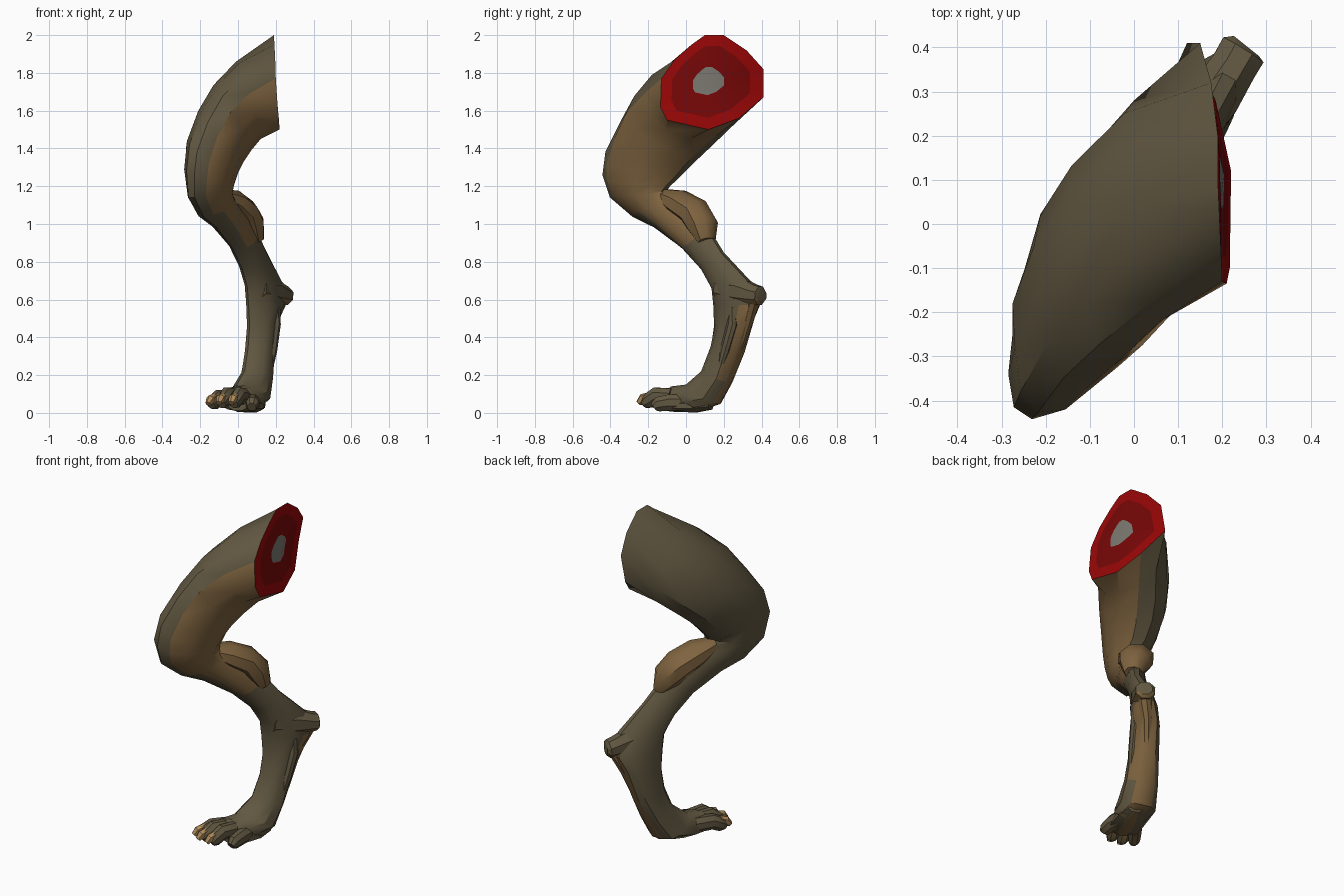
import bpy, bmesh, math
from mathutils import Vector as V

# Flat colours
def mat(name, r, g, b):
    m = bpy.data.materials.new(name)
    m.diffuse_color = (r, g, b, 1)
    return m

MATS = [mat("olive_hide", .120, .096, .053), mat("tan_hide", .210, .125, .050),
        mat("claw_horn", .42, .25, .10), mat("red_flesh", .32, .002, .002),
        mat("dark_flesh", .185, .002, .002), mat("grey_bone", .20, .19, .165)]
OLIVE, TAN, CLAW, RED, DARK, BONE = range(6)

# Skin a list of equal rings, colouring faces by rule(ring, side)
def loft(name, rings, rule, ends=(0, 0), angle=32):
    bm = bmesh.new()
    vs = [[bm.verts.new(p) for p in r] for r in rings]
    n = len(vs[0])
    for i in range(len(vs) - 1):
        for j in range(n):
            k = (j + 1) % n
            f = bm.faces.new((vs[i][j], vs[i][k], vs[i + 1][k], vs[i + 1][j]))
            f.material_index = rule(i, j)
    for r, m in ((vs[0], ends[0]), (vs[-1], ends[1])):
        bm.faces.new(r).material_index = m
    bmesh.ops.recalc_face_normals(bm, faces=bm.faces)
    me = bpy.data.meshes.new(name)
    bm.to_mesh(me)
    bm.free()
    for m in MATS:
        me.materials.append(m)
    ob = bpy.data.objects.new(name, me)
    bpy.context.collection.objects.link(ob)
    bpy.context.view_layer.objects.active = ob
    ob.select_set(True)
    bpy.ops.object.shade_smooth_by_angle(angle=math.radians(angle))
    ob.select_set(False)
    return ob

# Ring through its front, outer, back and inner points
def ring(f, o, b, i, e=.9, n=12):
    f, o, b, i = map(V, (f, o, b, i))
    c = (f + o + b + i) / 4
    pts = []
    for k in range(n):
        a = 2 * math.pi * k / n
        x, y = math.cos(a), math.sin(a)
        x = 0 if abs(x) < 1e-6 else x
        y = 0 if abs(y) < 1e-6 else y
        pts.append(c + ((f if x > 0 else b) - c) * abs(x) ** e
                   + ((o if y > 0 else i) - c) * abs(y) ** e)
    return pts

# Tube along a path of (centre, half width, half height)
def tube(name, path, rule, ends=(0, 0), n=8, angle=32):
    cs = [V(p[0]) for p in path]
    rings = []
    for i, (c, w, h) in enumerate(path):
        d = (cs[min(i + 1, len(cs) - 1)] - cs[max(i - 1, 0)]).normalized()
        side = d.cross(V((0, 0, 1))).normalized()
        up = side.cross(d)
        rings.append([cs[i] + side * w * math.cos(2 * math.pi * (k + .5) / n)
                      + up * h * math.sin(2 * math.pi * (k + .5) / n) for k in range(n)])
    return loft(name, rings, rule, ends, angle)

# Severed outline at the hip, front point first, then over the top
cut = [V((x, y, z)) for x, y, z in (
    (.20, -.13, 1.77), (.197, -.06, 1.87), (.193, .03, 1.95), (.19, .10, 2.0),
    (.19, .20, 2.0), (.175, .32, 1.92), (.15, .41, 1.82), (.12, .41, 1.67),
    (.185, .28, 1.56), (.22, .12, 1.50), (.217, -.10, 1.55), (.21, -.135, 1.62))]

# Leg: thigh, knee, shank, ankle, foot
thigh = [
    cut,
    ring((.06, -.22, 1.69), (-.01, .04, 1.86), (.0, .28, 1.61), (.12, .02, 1.45), 1),
    ring((-.04, -.315, 1.59), (-.13, -.05, 1.735), (-.11, .155, 1.48), (.07, -.05, 1.39), 1),
    ring((-.11, -.375, 1.46), (-.21, -.15, 1.60), (-.17, .05, 1.38), (.03, -.10, 1.33), .95),
    ring((-.155, -.42, 1.32), (-.27, -.28, 1.44), (-.19, -.05, 1.28), (0, -.14, 1.27)),
    ring((-.165, -.42, 1.23), (-.285, -.34, 1.29), (-.17, -.11, 1.21), (-.02, -.18, 1.21)),
]
lower = [
    ring((-.17, -.395, 1.15), (-.265, -.30, 1.14), (-.13, -.11, 1.18), (-.03, -.20, 1.16)),
    ring((-.13, -.28, 1.05), (-.21, -.20, 1.06), (-.08, -.05, 1.14), (-.01, -.14, 1.11)),
    ring((-.07, -.17, .99), (-.13, -.10, 1.0), (-.01, .01, 1.07), (.04, -.07, 1.03)),
    ring((.01, -.02, .87), (-.045, .03, .91), (.06, .12, .98), (.10, .04, .92)),
    ring((.06, .08, .76), (.01, .13, .80), (.13, .20, .85), (.145, .13, .80)),
    ring((.09, .135, .66), (.05, .21, .69), (.20, .34, .70), (.205, .22, .69)),
]
meta = [
    ring((.10, .15, .57), (.06, .23, .58), (.18, .385, .58), (.24, .28, .57), .8),
    ring((.10, .155, .47), (.055, .22, .46), (.135, .36, .49), (.215, .26, .48), .8),
    ring((.09, .13, .35), (.04, .20, .32), (.105, .31, .32), (.195, .21, .33), .8),
    ring((.07, .08, .22), (.02, .15, .20), (.055, .245, .16), (.185, .16, .18), .8),
    ring((.04, .0, .15), (-.04, .06, .09), (.03, .185, .05), (.17, .09, .075), .8),
    ring((0, -.08, .14), (-.09, -.05, .06), (.06, .06, .006), (.14, .0, .06)),
    ring((-.03, -.125, .10), (-.09, -.10, .05), (-.01, -.06, .015), (.07, -.07, .05)),
]

# Hip face: bone, dark flesh and red rim as inset rings
mid = V((.197, .11, 1.76))
def inset(s):
    return [mid + (p - mid) * s for p in cut]

def leg_colour(i, j):
    if i < 2:
        return (DARK, RED)[i]
    if i < 9:
        return TAN if j >= 8 else OLIVE
    if i < 11:
        return TAN if j in (7, 8, 9, 10) else OLIVE
    if i < 14:
        return OLIVE
    return TAN if 6 <= j <= (8 if i < 17 else 7) else OLIVE

loft("leg", [inset(.30), inset(.76)] + thigh + lower + meta, leg_colour, (BONE, OLIVE))

# Calf muscle
tube("calf", [((-.10, -.13, 1.155), .055, .035), ((-.04, -.045, 1.115), .095, .072),
              ((.02, .045, 1.06), .10, .082), ((.065, .09, .99), .088, .08),
              ((.10, .11, .91), .05, .04)], lambda i, j: TAN, (TAN, TAN), angle=45)

# Heel knob, tan underneath
tube("heel", [((.11, .17, .66), .05, .06), ((.18, .285, .642), .064, .082),
              ((.225, .355, .625), .057, .06), ((.247, .393, .62), .058, .052),
              ((.255, .403, .62), .04, .035)],
     lambda i, j: TAN if 4 <= j <= 6 else OLIVE, (OLIVE, OLIVE))

# Tendons down the back of the metatarsus
tube("back_tendon", [((.225, .36, .585), .04, .03), ((.18, .325, .48), .03, .03),
                     ((.14, .27, .32), .028, .026), ((.11, .215, .18), .022, .018)],
     lambda i, j: TAN, (TAN, TAN))
tube("inner_tendon", [((.205, .25, .56), .02, .02), ((.20, .245, .47), .026, .03),
                      ((.185, .205, .33), .022, .026), ((.17, .175, .22), .012, .012)],
     lambda i, j: TAN if j in (0, 1, 6, 7) else OLIVE, (TAN, TAN))

# Toes with blunt claws: (name, root, knuckle, tip, clawed)
toes = [("outer", (-.04, -.03, .075), (-.10, -.11, .08), (-.13, -.155, .055), True),
        ("second", (-.02, -.07, .085), (-.06, -.15, .092), (-.08, -.195, .06), True),
        ("third", (.03, -.08, .085), (.005, -.16, .092), (-.015, -.205, .06), True),
        ("inner", (.08, .0, .055), (.08, -.09, .055), (.075, -.15, .045), False)]
for name, a, b, c, clawed in toes:
    a, b, c = V(a), V(b), V(c)
    d = V((c.x - b.x, c.y - b.y, 0)).normalized()
    tube(name + "_toe", [(a, .038, .048), (b, .038, .046), (c, .035, .042),
                         (c + d * .02 + V((0, 0, -.014)), .025, .025)],
         lambda i, j: TAN if j == 5 else OLIVE)
    if clawed:
        tube(name + "_claw", [(c + d * -.02 + V((0, 0, .037)), .022, .016),
                              (c + d * .026 + V((0, 0, .016)), .025, .026),
                              (c + d * .05 + V((0, 0, -.008)), .016, .016)],
             lambda i, j: CLAW, (CLAW, CLAW), 6)

# Ball of the foot
tube("foot_pad", [((.10, .13, .045), .045, .03), ((.07, .05, .037), .08, .037),
                  ((.03, -.04, .035), .09, .033), ((0, -.11, .035), .055, .025)],
     lambda i, j: TAN if j == 5 else OLIVE)
